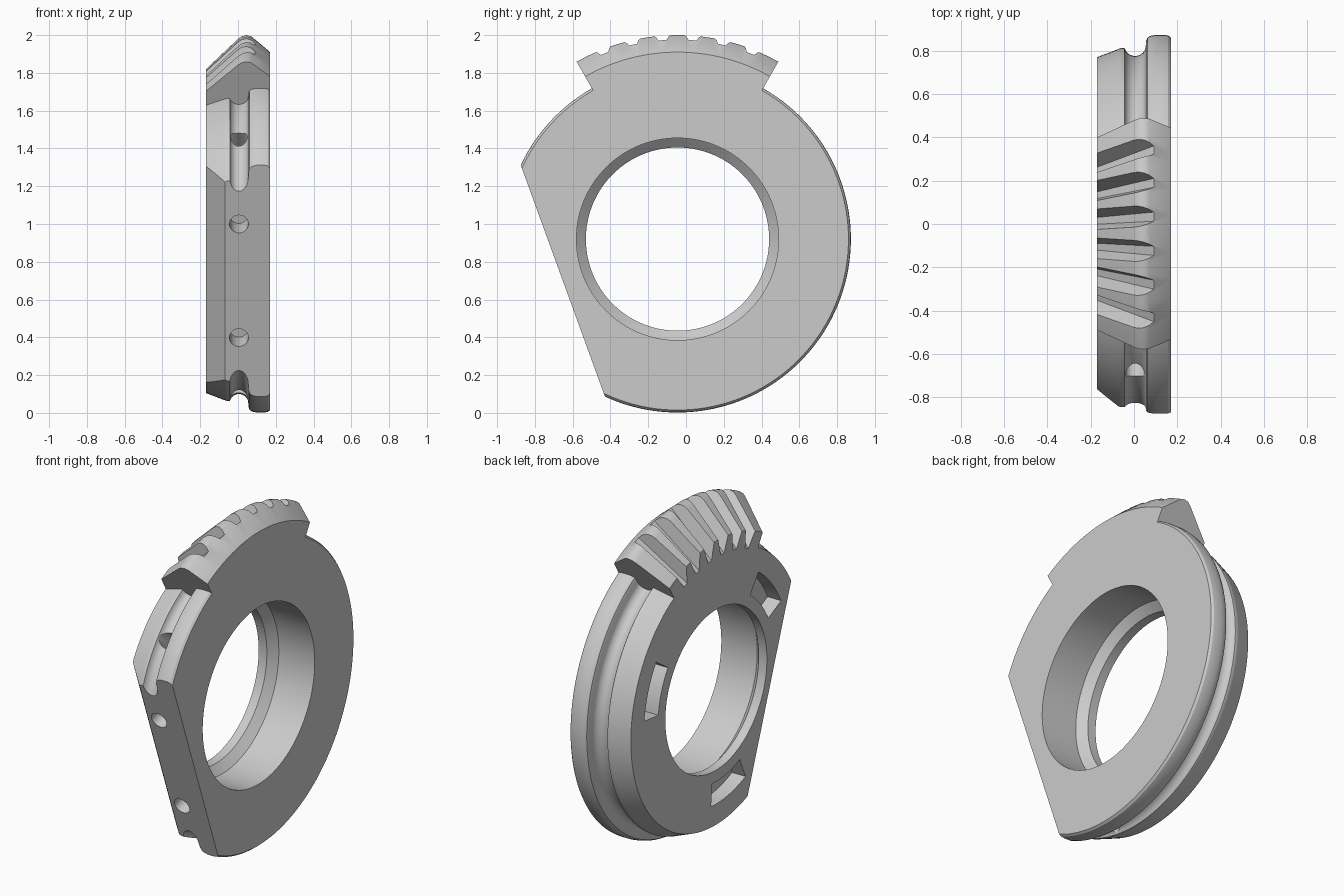
import bpy, bmesh
from math import sin, cos, tan, radians, pi

cube = bpy.data.objects.get("Cube")
if cube:
    bpy.data.objects.remove(cube, do_unlink=True)

CY, CZ = -0.045, 0.92      # ring axis, parallel to x
HALF = 0.17                # half thickness
FLAT = 200                 # direction of the flat, degrees from +y towards +z

steel = bpy.data.materials.new("grey_steel")
steel.use_nodes = True
steel.diffuse_color = (0.6, 0.6, 0.6, 1)
steel.node_tree.nodes["Principled BSDF"].inputs["Base Color"].default_value = (0.6, 0.6, 0.6, 1)


def loft(name, rings, angle=0, closed=False):
    """Skin rings of (x, radial, tangential) points, turned about the ring axis."""
    bm = bmesh.new()
    c, s = cos(radians(angle)), sin(radians(angle))
    rows = [[bm.verts.new((x, CY + r * c - t * s, CZ + r * s + t * c)) for x, r, t in ring]
            for ring in rings]
    n = len(rows[0])
    pairs = list(zip(rows, rows[1:])) + ([(rows[-1], rows[0])] if closed else [])
    for a, b in pairs:
        for i in range(n):
            j = (i + 1) % n
            bm.faces.new((a[i], a[j], b[j], b[i]))
    if not closed:
        bm.faces.new(rows[0])
        bm.faces.new(rows[-1][::-1])
    bmesh.ops.recalc_face_normals(bm, faces=bm.faces[:])
    mesh = bpy.data.meshes.new(name)
    bm.to_mesh(mesh)
    bm.free()
    mesh.materials.append(steel)
    obj = bpy.data.objects.new(name, mesh)
    bpy.context.collection.objects.link(obj)
    return obj


def revolve(name, profile, start, sweep, steps):
    """Turn an (x, radius) profile about the ring axis."""
    full = sweep == 360
    count = steps if full else steps + 1
    rings = []
    for k in range(count):
        a = radians(start + sweep * k / steps)
        rings.append([(x, r * cos(a), r * sin(a)) for x, r in profile])
    return loft(name, rings, closed=full)


def drill(name, angle, near, far, radius, offset=0):
    """Round cutter along a radial direction."""
    turn = [2 * pi * k / 32 for k in range(32)]
    return loft(name, [[(0.005 + radius * cos(a), d, offset + radius * sin(a)) for a in turn]
                       for d in (near, far)], angle)


def combine(target, tool, operation):
    mod = target.modifiers.new(tool.name, 'BOOLEAN')
    mod.object, mod.operation, mod.solver = tool, operation, 'EXACT'
    bpy.context.view_layer.objects.active = target
    bpy.ops.object.modifier_apply(modifier=mod.name)
    bpy.data.objects.remove(tool, do_unlink=True)


# Ring body: conical shoulder, round groove, thick rim, stepped bore
groove = [(0.005 - 0.05 * cos(a), 0.87 - 0.05 * sin(a))
          for a in [radians(15 + 15 * k) for k in range(11)]]
shoulder = [(-HALF, 0.815), (-0.07, 0.853), (-0.055, 0.858)]
rim = [(0.056, 0.89), (0.062, 0.905), (0.075, 0.913), (0.1, 0.918), (0.14, 0.918),
       (0.158, 0.915), (HALF, 0.905)]
bore = [(HALF, 0.535), (-0.07, 0.535), (-0.115, 0.485), (-HALF, 0.485)]
body = revolve("ring_body", shoulder + groove + rim + bore, 0, 360, 144)

# Slanted flat on the front, bevelled towards the toothed side
slope = 1.04
flat = [(0.3, 0.646), (-0.07, 0.646), (-0.25, 0.646 - 0.18 * slope), (-0.25, 1.2), (0.3, 1.2)]
combine(body, loft("flat_cutter", [[(x, d, t) for x, d in flat] for t in (-1, 1)], FLAT),
        'DIFFERENCE')

# Bevel gear sector on top
sector = [(-HALF, 0.74), (-HALF, 0.9), (0, 1.06), (0.02, 1.074), (0.045, 1.08), (0.07, 1.074),
          (HALF, 0.99), (HALF, 0.74)]
combine(body, revolve("gear_sector", sector, 60.4, 59.2, 24), 'UNION')

# Tapered slots between the seven teeth
PITCH = 360 / 42
for k in range(6):
    rings = []
    for x in (-0.2, 0.13):
        floor = 0.8 + 0.98 * (x + HALF)
        low, high = floor * 0.02, floor * 0.09
        rings.append([(x, floor, -low), (x, floor, low),
                      (x, floor * 1.22, high), (x, floor * 1.22, -high)])
    combine(body, loft("tooth_slot", rings, 90 + PITCH * (k - 2.5)), 'DIFFERENCE')

# Three curved pockets in the toothed side, with drilled holes to two of them
pocket = [(-0.25, 0.555), (-0.08, 0.555), (-0.08, 0.69), (-0.25, 0.69)]
for angle in (20, 140, 260):
    combine(body, revolve("pocket", pocket, angle - 14, 28, 8), 'DIFFERENCE')
for angle in (140, 260):
    combine(body, drill("groove_hole", angle, 0.64, 1.0, 0.045), 'DIFFERENCE')

# Two blind holes in the flat
for side in (-1, 1):
    combine(body, drill("flat_hole", FLAT, 0.5, 0.8, 0.05, side * 0.32), 'DIFFERENCE')

# Smooth curved surfaces, sharp edges
bpy.ops.object.select_all(action='DESELECT')
body.select_set(True)
bpy.context.view_layer.objects.active = body
bpy.ops.object.shade_smooth_by_angle(angle=radians(28))
